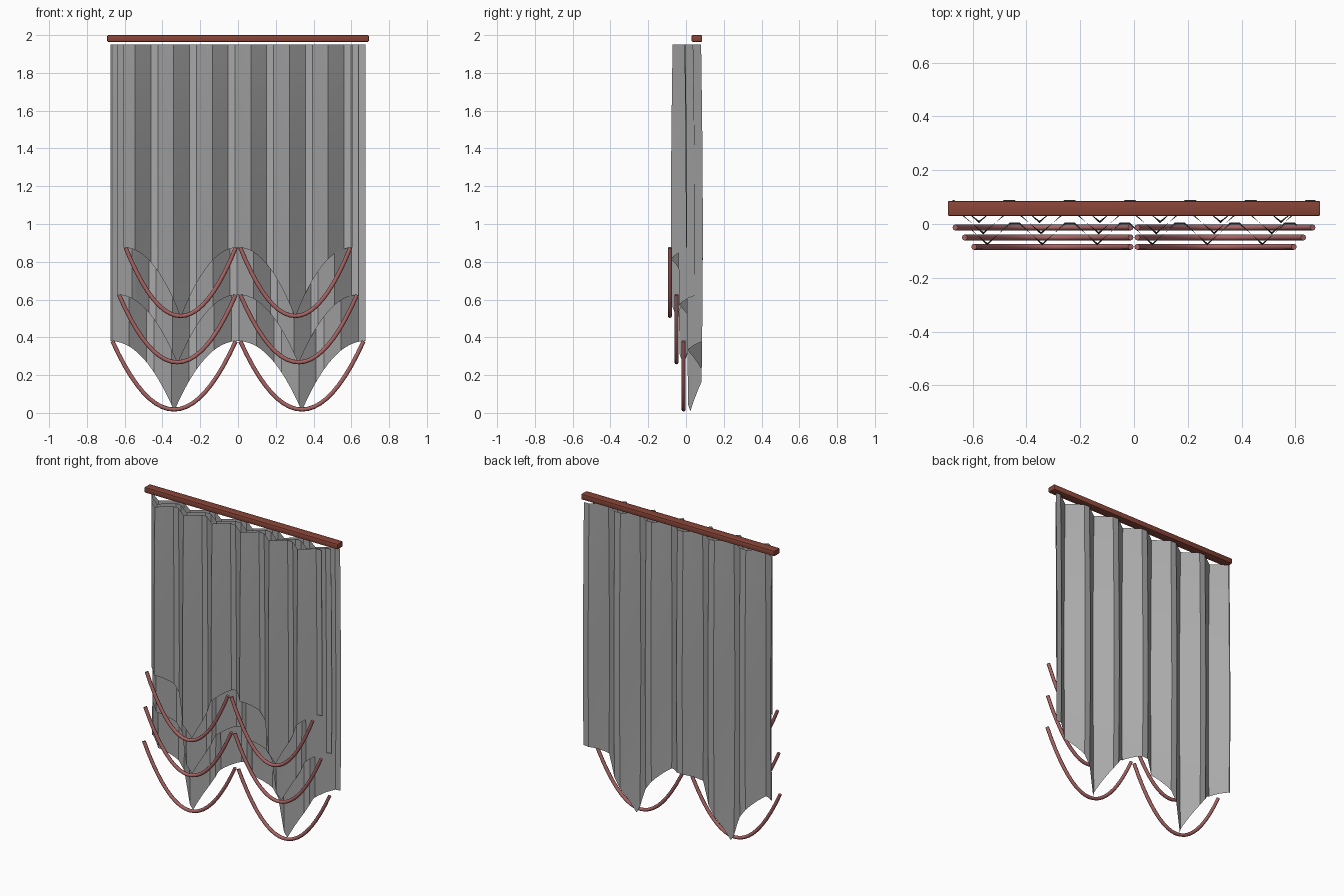
import bpy, bmesh, math

if "Cube" in bpy.data.objects:
    bpy.data.objects.remove(bpy.data.objects["Cube"])


def material(name, rgb):
    m = bpy.data.materials.new(name)
    m.use_nodes = True
    m.diffuse_color = (*rgb, 1)
    m.node_tree.nodes["Principled BSDF"].inputs["Base Color"].default_value = (*rgb, 1)
    return m


GREY = material("grey fabric", (0.40, 0.40, 0.40))
ROSE = material("rose trim", (0.40, 0.13, 0.13))
BROWN = material("red brown wood", (0.25, 0.06, 0.04))
TOP = 1.95


def finish(name, bm, mat, angle=25):
    me = bpy.data.meshes.new(name)
    bm.to_mesh(me)
    bm.free()
    me.materials.append(mat)
    ob = bpy.data.objects.new(name, me)
    bpy.context.collection.objects.link(ob)
    bpy.ops.object.select_all(action="DESELECT")
    ob.select_set(True)
    bpy.context.view_layer.objects.active = ob
    bpy.ops.object.shade_smooth_by_angle(angle=math.radians(angle))
    return ob


def pleat(x, period, peak):
    # Zigzag fold with a flattened crest: 1 at the back, -1 at the front
    p = abs((x - peak) / period - round((x - peak) / period)) * 2
    return 1 - 2 * max(0, p - 0.18) / 0.82


def curtain(name, half, period, peak, y_mid, high, low):
    # Pleated sheet whose lower edge hangs in two points
    xs = {round(-half + 2 * half * i / 48, 4) for i in range(49)}
    for k in range(-4, 5):
        for off in (-0.09, 0.09, 0.5):
            x = peak + (k + off) * period
            if abs(x) < half:
                xs.add(round(x, 4))
    bm = bmesh.new()
    rows = 12
    columns = []
    for x in sorted(xs):
        t = 1 - abs(abs(x) - half / 2) / (half / 2)
        bottom = high - (high - low) * t ** 2.1
        column = []
        for r in range(rows + 1):
            z = TOP + (bottom - TOP) * r / rows
            # Folds open slightly in the middle of the drop
            amp = 0.034 + 0.009 * math.sin(math.pi * (TOP - z) / TOP)
            column.append(bm.verts.new((x, y_mid + amp * pleat(x, period, peak), z)))
        columns.append(column)
    for a, b in zip(columns, columns[1:]):
        for r in range(rows):
            bm.faces.new((a[r], a[r + 1], b[r + 1], b[r]))
    finish(name, bm, GREY)


def swag(name, x0, x1, y, high, low, radius=0.011, sides=8, steps=20):
    # Round cord hanging in a parabola
    bm = bmesh.new()
    rings = []
    half = (x1 - x0) / 2
    for i in range(steps + 1):
        u = 2 * i / steps - 1
        x, z = (x0 + x1) / 2 + u * half, low + (high - low) * u * u
        slope = math.atan2(2 * (high - low) * u, half)
        ring = []
        for s in range(sides):
            a = 2 * math.pi * s / sides
            n = radius * math.cos(a)
            ring.append(bm.verts.new((x - n * math.sin(slope), y + radius * math.sin(a),
                                      z + n * math.cos(slope))))
        rings.append(ring)
    for a, b in zip(rings, rings[1:]):
        for s in range(sides):
            t = (s + 1) % sides
            bm.faces.new((a[s], a[t], b[t], b[s]))
    bm.faces.new(rings[0])
    bm.faces.new(rings[-1])
    bmesh.ops.recalc_face_normals(bm, faces=bm.faces)
    finish(name, bm, ROSE, 50)


# Three overlapping curtains, back to front, each with a pair of cords
layers = [
    ("back", 0.675, 0.2245, -0.015, 0.046, 0.38, 0.01, -0.013),
    ("middle", 0.64, 0.2145, -0.024, 0.004, 0.625, 0.26, -0.05),
    ("front", 0.605, 0.2046, -0.034, -0.037, 0.875, 0.505, -0.085),
]
for label, half, period, peak, y_mid, high, low, y_cord in layers:
    curtain(label + "_curtain", half, period, peak, y_mid, high, low)
    for side, sign in (("left", 1), ("right", -1)):
        ends = sorted((sign * 0.012, sign * (half - 0.01)))
        swag(f"{label}_cord_{side}", ends[0], ends[1], y_cord, high, low + 0.008)

# Wooden rail along the top
bm = bmesh.new()
bmesh.ops.create_cube(bm, size=1)
for v in bm.verts:
    v.co = (v.co.x * 1.385, v.co.y * 0.056 + 0.058, v.co.z * 0.036 + 1.982)
bmesh.ops.bevel(bm, geom=bm.edges[:], offset=0.006, segments=2, affect="EDGES", profile=0.5)
finish("top_rail", bm, BROWN, 30)
